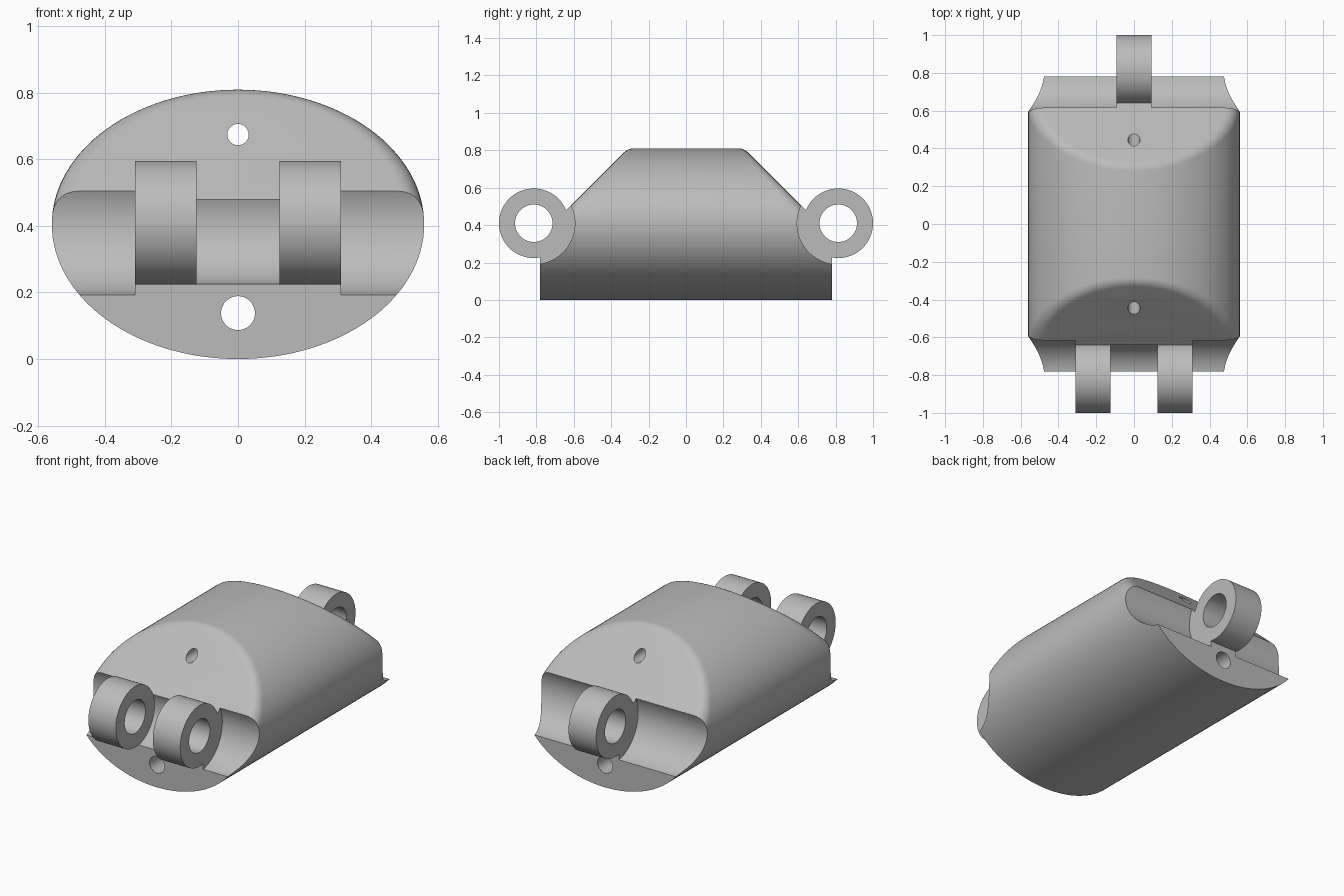
import bpy
import bmesh
from math import sin, cos, pi, sqrt
from mathutils import Vector, Matrix

if "Cube" in bpy.data.objects:
    bpy.data.objects.remove(bpy.data.objects["Cube"])

HALF_W, HALF_H = 0.56, 0.405      # elliptical cross-section
HALF_LEN = 0.78
CHAMFER = 1.12                    # slope plane: |y| + z = CHAMFER
FILLET = 0.07
SEGS, ARC = 128, 6
PIN_Y, PIN_Z = 0.814, 0.41        # hinge axis
LUG_R, CLEAR_R, PIN_R = 0.186, 0.22, 0.1

metal = bpy.data.materials.new("grey metal")
metal.use_nodes = True
GREY = (0.5, 0.5, 0.5, 1)
metal.diffuse_color = GREY
metal.node_tree.nodes["Principled BSDF"].inputs["Base Color"].default_value = GREY


def add_object(name, bm):
    bmesh.ops.recalc_face_normals(bm, faces=bm.faces)
    mesh = bpy.data.meshes.new(name)
    bm.to_mesh(mesh)
    bm.free()
    mesh.materials.append(metal)
    obj = bpy.data.objects.new(name, mesh)
    bpy.context.collection.objects.link(obj)
    return obj


def cylinder(name, axis, centre, radius, length, segs=96):
    bm = bmesh.new()
    turn = Matrix.Rotation(pi / 2, 4, "Y" if axis == "x" else "X")
    bmesh.ops.create_cone(bm, cap_ends=True, segments=segs, radius1=radius,
                          radius2=radius, depth=length,
                          matrix=Matrix.Translation(centre) @ turn)
    return add_object(name, bm)


def combine(target, tool, operation):
    mod = target.modifiers.new(operation, "BOOLEAN")
    mod.operation, mod.solver, mod.object = operation, "EXACT", tool
    bpy.context.view_layer.objects.active = target
    bpy.ops.object.modifier_apply(modifier=mod.name)
    bpy.data.objects.remove(tool)


def x_span(name, start, end, side, radius):
    """Hinge-axis cylinder from x = start to x = end at the front or back."""
    return cylinder(name, "x", ((start + end) / 2, side * PIN_Y, PIN_Z),
                    radius, end - start)


# Body: elliptical barrel whose sloped ends have a rolled, constant-radius rim
bm = bmesh.new()
rows = []
for side in (-1, 1):
    slope = Vector((0, side, 1)).normalized()
    rim = [[] for _ in range(ARC + 1)]
    for i in range(SEGS):
        a = 2 * pi * i / SEGS
        normal = Vector((cos(a) / HALF_W, 0, sin(a) / HALF_H)).normalized()
        centre = Vector((HALF_W * cos(a), 0, HALF_H * (1 + sin(a)))) - FILLET * normal
        centre.y = side * (CHAMFER - FILLET * sqrt(2) - centre.z)
        angle = normal.angle(slope)
        for k in range(ARC + 1):
            t = k / ARC
            d = (normal * sin((1 - t) * angle) + slope * sin(t * angle)) / sin(angle)
            rim[k].append(bm.verts.new(centre + FILLET * d))
    bm.faces.new(rim[-1])
    rows += rim[::-1] if side < 0 else rim
for lower, upper in zip(rows, rows[1:]):
    for i in range(SEGS):
        j = (i + 1) % SEGS
        bm.faces.new((lower[i], lower[j], upper[j], upper[i]))

# Flat vertical ends
for side in (-1, 1):
    cut = bmesh.ops.bisect_plane(bm, geom=bm.verts[:] + bm.edges[:] + bm.faces[:],
                                 plane_co=(0, side * HALF_LEN, 0),
                                 plane_no=(0, side, 0), clear_outer=True)
    edges = [e for e in cut["geom_cut"] if isinstance(e, bmesh.types.BMEdge)]
    bmesh.ops.contextual_create(bm, geom=edges)
body = add_object("hinged_link", bm)

# Lugs: one pair in front, one at the back, trimmed to width by the clearances
for start, end, side in ((-0.32, -0.11, -1), (0.11, 0.32, -1), (-0.105, 0.105, 1)):
    combine(body, x_span("lug", start, end, side, LUG_R), "UNION")

# Clearance grooves beside and between the lugs
for side, edge in ((-1, 0.31), (1, 0.093)):
    for start, end in ((-0.7, -edge), (edge, 0.7)):
        combine(body, x_span("clearance", start, end, side, CLEAR_R), "DIFFERENCE")
combine(body, x_span("lug_gap", -0.125, 0.125, -1, LUG_R + 0.002), "DIFFERENCE")

# Pin holes through the lugs
for side, reach in ((-1, 0.35), (1, 0.15)):
    combine(body, x_span("pin_hole", -reach, reach, side, PIN_R), "DIFFERENCE")

# Lengthwise cord holes
for height, radius in ((0.675, 0.032), (0.138, 0.051)):
    combine(body, cylinder("cord_hole", "y", (0, 0, height), radius, 3, 48), "DIFFERENCE")

bpy.ops.object.select_all(action="DESELECT")
body.select_set(True)
bpy.context.view_layer.objects.active = body
bpy.ops.object.shade_smooth_by_angle(angle=0.5)
